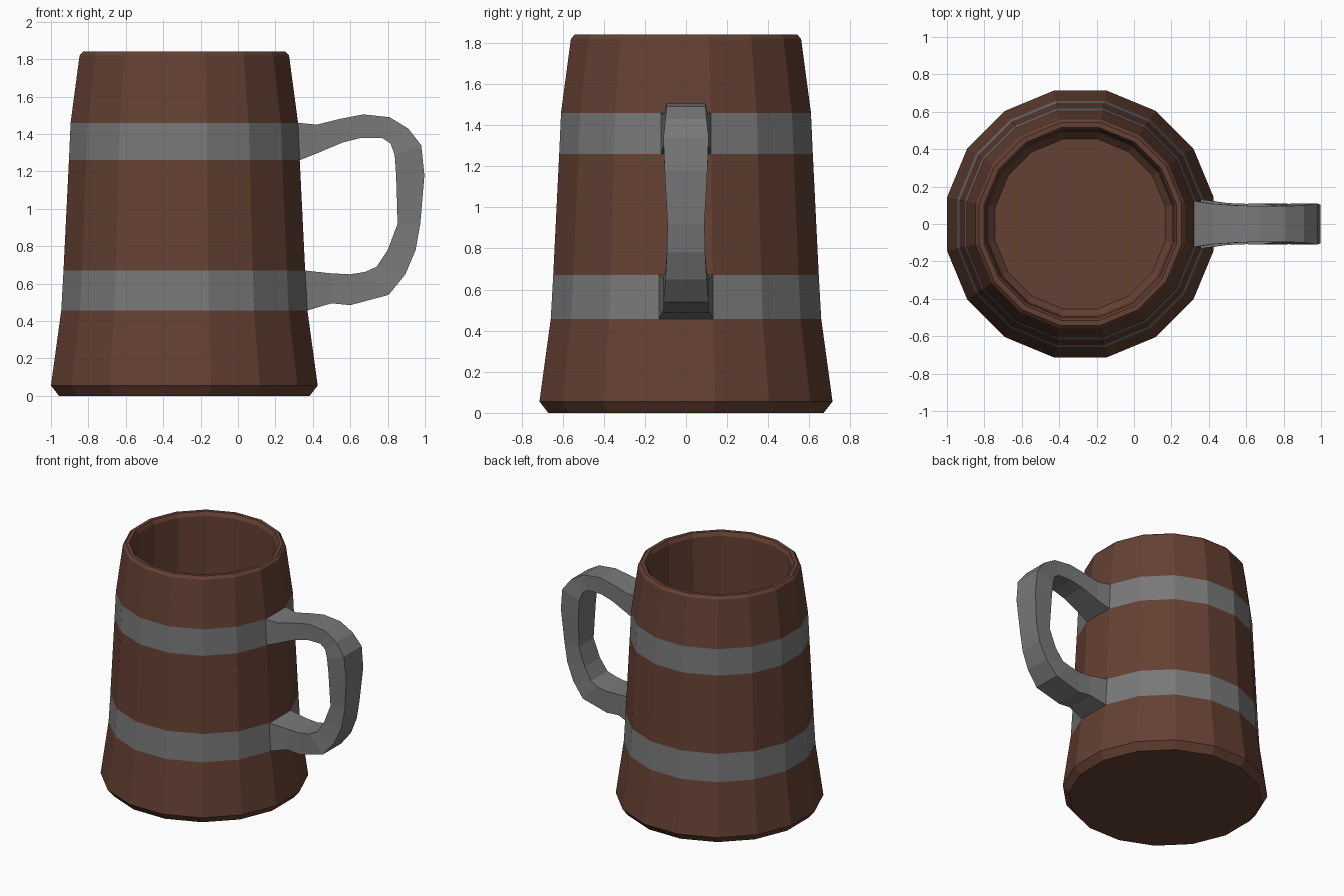
import bpy, bmesh, math

if "Cube" in bpy.data.objects:
    bpy.data.objects.remove(bpy.data.objects["Cube"])

SIDES = 16
CX = -0.287  # tankard axis


def material(name, rgb):
    m = bpy.data.materials.new(name)
    m.diffuse_color = (*rgb, 1)
    m.use_nodes = True
    m.node_tree.nodes["Principled BSDF"].inputs["Base Color"].default_value = m.diffuse_color
    return m


wood = material("wood", (0.13, 0.052, 0.033))
iron = material("iron", (0.19, 0.19, 0.19))


def finish(name, bm, mats):
    bmesh.ops.recalc_face_normals(bm, faces=bm.faces)
    me = bpy.data.meshes.new(name)
    bm.to_mesh(me)
    bm.free()
    for m in mats:
        me.materials.append(m)
    ob = bpy.data.objects.new(name, me)
    bpy.context.collection.objects.link(ob)
    return ob


def bridge(bm, a, b):
    n = len(a)
    return [bm.faces.new((a[k], a[(k + 1) % n], b[(k + 1) % n], b[k])) for k in range(n)]


# Tankard: (distance to flat side, z), outside from base to rim, then inside to floor
profile = [(0.67, 0), (0.713, 0.055), (0.658, 0.457), (0.646, 0.67), (0.617, 1.26),
           (0.608, 1.46), (0.56, 1.82), (0.542, 1.84), (0.515, 1.84), (0.50, 1.81),
           (0.49, 0.14), (0.455, 0.10)]
BANDS = (2, 4)

bm = bmesh.new()
rings = []
for r, z in profile:
    R = r / math.cos(math.pi / SIDES)
    angles = [2 * math.pi * (k - 0.5) / SIDES for k in range(SIDES)]
    rings.append([bm.verts.new((CX + R * math.cos(a), R * math.sin(a), z)) for a in angles])
sockets = []
for i in range(len(rings) - 1):
    faces = bridge(bm, rings[i], rings[i + 1])
    if i in BANDS:
        for f in faces:
            f.material_index = 1
        sockets.append(faces[0])
bm.faces.new(rings[0])
bm.faces.new(rings[-1])
# the handle grows out of the band faces on the right, so open them
bmesh.ops.recalc_face_normals(bm, faces=bm.faces)
bmesh.ops.delete(bm, geom=sockets, context='FACES_ONLY')
finish("tankard_body_with_bands", bm, [wood, iron])

# Handle: outer x, z, inner x, z, half width
t = math.tan(math.pi / SIDES)
sections = [
    (CX + 0.608, 1.46, CX + 0.617, 1.26, 0.617 * t),
    (0.42, 1.45, 0.43, 1.30, 0.108),
    (0.54, 1.48, 0.56, 1.355, 0.10),
    (0.67, 1.505, 0.66, 1.38, 0.095),
    (0.81, 1.49, 0.77, 1.38, 0.095),
    (0.91, 1.43, 0.815, 1.35, 0.10),
    (0.98, 1.34, 0.837, 1.29, 0.11),
    (0.997, 1.18, 0.845, 1.18, 0.104),
    (0.975, 0.92, 0.853, 0.92, 0.09),
    (0.95, 0.78, 0.80, 0.78, 0.093),
    (0.895, 0.65, 0.74, 0.69, 0.10),
    (0.805, 0.54, 0.68, 0.663, 0.11),
    (0.60, 0.485, 0.60, 0.65, 0.108),
    (0.50, 0.495, 0.50, 0.655, 0.112),
    (CX + 0.658, 0.457, CX + 0.646, 0.67, 0.658 * t),
]
bm = bmesh.new()
loops = []
for ox, oz, ix, iz, w in sections:
    pts = [(ox, -w, oz), (ox, w, oz), (ix, w, iz), (ix, -w, iz)]
    loops.append([bm.verts.new(p) for p in pts])
for a, b in zip(loops, loops[1:]):
    bridge(bm, a, b)
finish("handle", bm, [iron])
